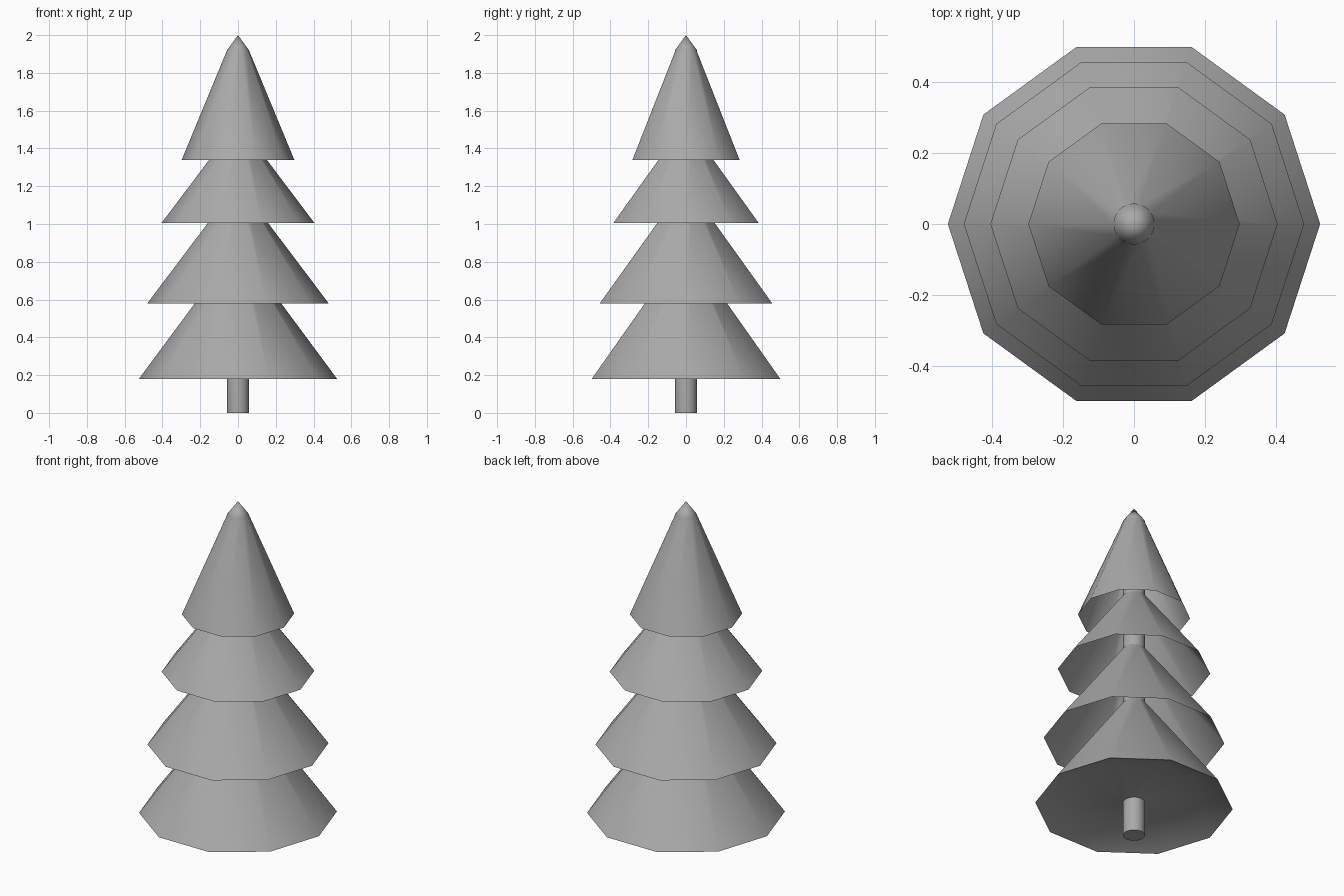
import bpy
import bmesh
import math

cube = bpy.data.objects.get("Cube")
if cube:
    bpy.data.objects.remove(cube, do_unlink=True)

grey = bpy.data.materials.new("plain grey")
grey.use_nodes = True
grey.diffuse_color = (0.4, 0.4, 0.4, 1)
grey.node_tree.nodes["Principled BSDF"].inputs["Base Color"].default_value = (0.4, 0.4, 0.4, 1)


def lathe(name, profile, sides):
    """Turn a (radius, height) profile around the z axis."""
    bm = bmesh.new()
    rings = []
    for radius, z in profile:
        if radius == 0:
            rings.append([bm.verts.new((0, 0, z))] * sides)
        else:
            angles = [math.tau * i / sides for i in range(sides)]
            rings.append([bm.verts.new((radius * math.cos(a), radius * math.sin(a), z))
                          for a in angles])
    for low, high in zip(rings, rings[1:]):
        for i in range(sides):
            j = (i + 1) % sides
            corners = dict.fromkeys((low[i], low[j], high[j], high[i]))
            bm.faces.new(list(corners))
    mesh = bpy.data.meshes.new(name)
    bm.to_mesh(mesh)
    bm.free()
    mesh.materials.append(grey)
    obj = bpy.data.objects.new(name, mesh)
    bpy.context.collection.objects.link(obj)
    bpy.ops.object.select_all(action="DESELECT")
    obj.select_set(True)
    bpy.context.view_layer.objects.active = obj
    bpy.ops.object.shade_smooth_by_angle(angle=math.radians(45))
    return obj


TRUNK = 0.058
SIDES = 10

# Trunk running through the whole tree, ending in a pointed tip
lathe("trunk", [(0, 0), (TRUNK, 0), (TRUNK, 1.92), (0, 2)], 24)

# Branch tiers: rim radius, rim height, height where the tier meets the trunk
tiers = {
    "lower_branches": (0.525, 0.18, 0.81),
    "middle_branches": (0.48, 0.58, 1.14),
    "upper_branches": (0.405, 1.005, 1.465),
    "top_branches": (0.298, 1.34, 1.92),
}
for name, (rim, base, top) in tiers.items():
    lathe(name, [(rim, base), (TRUNK, top)], SIDES)

# Shallow dished underside of the lowest tier
lathe("lower_underside", [(TRUNK, 0.2), (0.36, 0.25), (0.525, 0.18)], SIDES)
